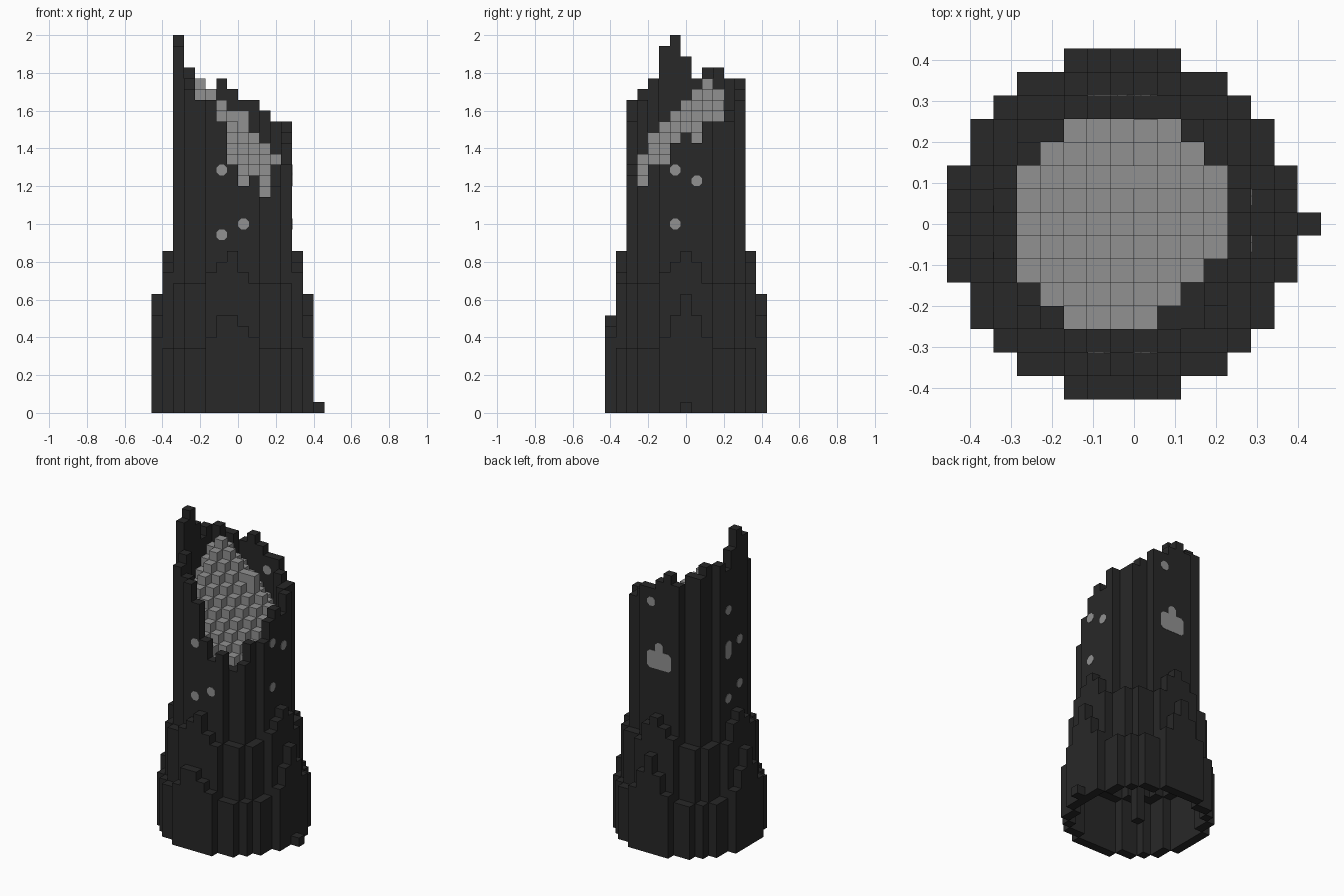
import bpy
import bmesh
from math import cos, sin, pi
from mathutils import Vector

V = 2 / 35          # block edge
MID = 7             # block index of the trunk axis

if "Cube" in bpy.data.objects:
    bpy.data.objects.remove(bpy.data.objects["Cube"])


def make_material(name, value):
    mat = bpy.data.materials.new(name)
    mat.use_nodes = True
    colour = (value, value, value, 1)
    mat.diffuse_color = colour
    mat.node_tree.nodes["Principled BSDF"].inputs["Base Color"].default_value = colour
    return mat


charcoal = make_material("charcoal", 0.021)
ash_grey = make_material("ash_grey", 0.285)


def point(i, j, k):
    """Block grid position to model position."""
    return Vector(((i - 8) * V, (j - 7.5) * V, k * V))


def finish(name, bm, mat):
    mesh = bpy.data.meshes.new(name)
    bm.to_mesh(mesh)
    bm.free()
    mesh.materials.append(mat)
    obj = bpy.data.objects.new(name, mesh)
    bpy.context.collection.objects.link(obj)
    return obj


def build_columns(name, columns, mat):
    """Skin of block columns; columns maps a cell to its bottom and top level."""
    bm = bmesh.new()

    def quad(*corners):
        bm.faces.new([bm.verts.new(point(*c)) for c in corners])

    for (i, j), (low, high) in columns.items():
        quad((i, j, high), (i + 1, j, high), (i + 1, j + 1, high), (i, j + 1, high))
        quad((i, j, low), (i, j + 1, low), (i + 1, j + 1, low), (i + 1, j, low))
        for dx, dy in ((1, 0), (0, 1), (-1, 0), (0, -1)):
            # Only the part of each side that the neighbour leaves bare
            n_low, n_high = columns.get((i + dx, j + dy), (high, high))
            x, y = i + (1 + dx) / 2, j + (1 + dy) / 2
            ax, ay, bx, by = x + dy / 2, y - dx / 2, x - dy / 2, y + dx / 2
            for a, b in ((low, min(high, n_low)), (max(low, n_high), high)):
                if a < b:
                    quad((ax, ay, a), (bx, by, a), (bx, by, b), (ax, ay, b))
    bmesh.ops.remove_doubles(bm, verts=bm.verts, dist=V / 100)
    return finish(name, bm, mat)


def disc(radius):
    cells = range(-radius, radius + 1)
    return {(MID + a, MID + b) for a in cells for b in cells
            if a * a + b * b <= (radius + 0.5) ** 2}


def crown(radius, bottom, base, peaks, front_peaks):
    """Stepped bark ring that rises to a peak on each of its four sides."""
    columns = {}
    for i, j in disc(radius) - disc(radius - 1):
        off = min(i - MID, j - MID, key=abs)
        rises = front_peaks if j == MID - radius else peaks
        columns[i, j] = (bottom, base + (rises[off + 2] if abs(off) <= 2 else 0))
    return columns


build_columns("outer_bark_ring",
              crown(7, 0, 6, (1, 3, 5, 3, 1), (1, 3, 3, 2, 1)), charcoal)
build_columns("middle_bark_ring",
              crown(6, 6, 12, (1, 2, 3, 2, 0), (1, 2, 3, 1, 0)), charcoal)

# Broken trunk wall, one run of heights per side and per corner
walls = {}


def wall_run(start, step, heights):
    i, j = start
    for n, top in enumerate(heights):
        walls[i + n * step[0], j + n * step[1]] = (12, top)


def wall_corner(i, j, heights):
    """Side cell, corner cell, then front or back cell."""
    inward_x = 1 if i < MID else -1
    inward_y = 1 if j < MID else -1
    cells = ((i, j + inward_y), (i, j), (i + inward_x, j))
    for cell, top in zip(cells, heights):
        walls[cell] = (12, top)


wall_run((5, 2), (1, 0), (29, 27, 23, 21, 22))       # front
wall_run((12, 5), (0, 1), (23, 25, 26, 25, 27))      # left
wall_run((5, 12), (1, 0), (30, 31, 30, 29, 29))      # back
wall_run((2, 5), (0, 1), (34, 35, 33, 31, 32))       # right
wall_corner(3, 3, (31, 30, 29))
wall_corner(11, 3, (23, 21, 20))
wall_corner(11, 11, (27, 27, 28))
wall_corner(3, 11, (32, 31, 31))


# Sloped wood core, lowest at the front left
def core_top(i, j):
    return 31 - abs(i - 4) - abs(j - 9)


core = {}
for cell in disc(4):
    top = core_top(*cell)
    part = walls if cell in ((9, 3), (10, 4), (11, 5)) else core
    part[cell] = (top - 3, top)
core[8, 9] = (24, 28)       # one raised splinter

build_columns("trunk_wall", walls, charcoal)
build_columns("sloped_core", core, ash_grey)
build_columns("centre_post", {(MID, MID): (0, core_top(MID, MID) - 3)}, charcoal)
build_columns("root_stub", {(15, MID): (0, 1)}, charcoal)

# Round knots set thinly on the wall faces
THIN = 0.002


def knots(name, normal, cells):
    """cells are (index along the wall, level); neighbours join together."""
    n = Vector(normal)
    along = Vector((abs(n.y), abs(n.x), 0)) * V
    up = Vector((0, 0, V))
    face = point(MID + 0.5, MID + 0.5, 0) + n * 5.5 * V
    bm = bmesh.new()

    def plate(outline):
        back = [bm.verts.new(p - n * THIN) for p in outline]
        front = [bm.verts.new(p + n * THIN) for p in outline]
        bm.faces.new(back)
        bm.faces.new(front)
        for a in range(len(outline)):
            b = (a + 1) % len(outline)
            bm.faces.new((back[a], back[b], front[b], front[a]))

    for a, k in cells:
        c = face + along * (a - MID) + up * (k + 0.5)
        angles = [pi / 8 + q * pi / 4 for q in range(8)]
        plate([c + (along * cos(t) + up * sin(t)) * 0.54 for t in angles])
        for cell, step, side in (((a + 1, k), along, up / 2), ((a, k + 1), up, along / 2)):
            if cell in cells:
                plate([c - side, c - side + step, c + side + step, c + side])
    bmesh.ops.recalc_face_normals(bm, faces=bm.faces)
    return finish(name, bm, ash_grey)


knots("front_knots", (0, -1, 0), {(6, 22), (8, 17), (6, 16)})
knots("left_knots", (1, 0, 0), {(6, 22), (8, 21), (6, 17)})
knots("back_knots", (0, 1, 0),
      {(8, 27), (6, 20), (7, 20), (8, 20), (6, 21), (7, 21), (8, 21), (7, 22)})
knots("right_knots", (-1, 0, 0),
      {(8, 26), (8, 21), (8, 22), (6, 22), (6, 17), (8, 16)})

# The high back knot also shows on the inner wall
inner_knot = knots("inner_back_knot", (0, 1, 0), {(8, 27)})
inner_knot.location.y = -V
